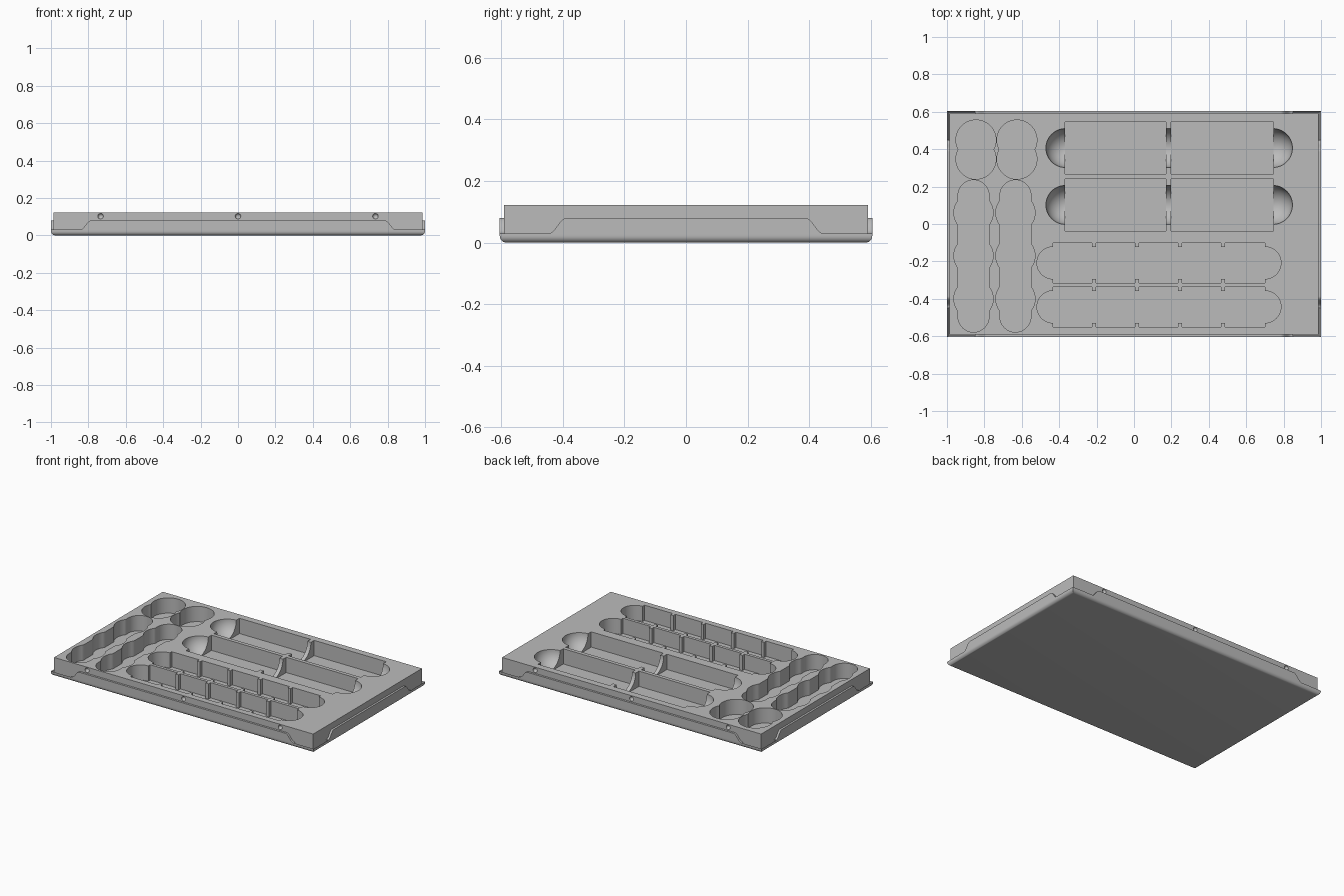
import bpy, bmesh, math
from mathutils import Matrix, Vector

if "Cube" in bpy.data.objects:
    bpy.data.objects.remove(bpy.data.objects["Cube"], do_unlink=True)

HX, HY = 1.0, 0.605          # tray half size
RIM = 0.014                  # tray wall thickness
IX, IY = HX - RIM, HY - RIM  # insert half size
LOW, HIGH, TOP, FLOOR = 0.03, 0.08, 0.123, 0.018

grey = bpy.data.materials.new("plain_grey")
grey.use_nodes = True
colour = (0.5, 0.5, 0.5, 1)
grey.diffuse_color = colour
grey.node_tree.nodes["Principled BSDF"].inputs["Base Color"].default_value = colour


def make(name, bm):
    bmesh.ops.recalc_face_normals(bm, faces=bm.faces)
    mesh = bpy.data.meshes.new(name)
    bm.to_mesh(mesh)
    bm.free()
    mesh.materials.append(grey)
    ob = bpy.data.objects.new(name, mesh)
    bpy.context.collection.objects.link(ob)
    return ob


def box(bm, x0, x1, y0, y1, z0, z1):
    m = Matrix.Translation(((x0 + x1) / 2, (y0 + y1) / 2, (z0 + z1) / 2))
    m = m @ Matrix.Diagonal((x1 - x0, y1 - y0, z1 - z0, 1))
    bmesh.ops.create_cube(bm, size=1, matrix=m)


def prism(bm, points, offset):
    """Extrude a closed outline of 3D points along offset."""
    face = bm.faces.new([bm.verts.new(p) for p in points])
    ext = bmesh.ops.extrude_face_region(bm, geom=[face], use_keep_orig=True)
    verts = [g for g in ext["geom"] if isinstance(g, bmesh.types.BMVert)]
    bmesh.ops.translate(bm, verts=verts, vec=offset)


def pocket(bm, half, centre, along_x):
    """Pocket cutter from a list of (distance along, half width)."""
    outline = half + [(t, -w) for t, w in reversed(half) if w > 1e-5]
    pts = []
    for t, w in outline:
        x, y = (t, centre + w) if along_x else (centre + w, t)
        pts.append((x, y, FLOOR))
    prism(bm, pts, (0, 0, 0.2))


def circles_outline(circles, body=None, steps=120):
    """Half widths of overlapping circles (centre, radius) and a straight body."""
    lo = min(c - r for c, r in circles)
    hi = max(c + r for c, r in circles)
    out = []
    for i in range(steps + 1):
        t = (lo + hi) / 2 - (hi - lo) / 2 * math.cos(math.pi * i / steps)
        w = max(math.sqrt(max(r * r - (t - c) ** 2, 0)) for c, r in circles)
        if body and body[0] <= t <= body[1]:
            w = max(w, body[2])
        out.append((t, 0 if i in (0, steps) else w))
    return out


def arc(centre, r, a0, a1, steps=12):
    angles = [math.radians(a0 + (a1 - a0) * i / steps) for i in range(steps + 1)]
    return [(centre + r * math.cos(a), max(r * math.sin(a), 0)) for a in angles]


def ribbed_outline(x0, x1, r, w, ribs, rib=0.011, depth=0.022):
    pts = arc(x0, r, 180, 90) + [(x0, w)]
    for x in ribs:
        pts += [(x - rib, w), (x - rib, w - depth), (x + rib, w - depth), (x + rib, w)]
    return pts + [(x1, w)] + arc(x1, r, 90, 0)


def cut(target, cutter):
    mod = target.modifiers.new("cut", "BOOLEAN")
    mod.operation, mod.solver, mod.object = "DIFFERENCE", "EXACT", cutter
    cutter.hide_render = True
    bpy.context.view_layer.objects.active = target
    bpy.ops.object.modifier_apply(modifier=mod.name)
    bpy.data.objects.remove(cutter, do_unlink=True)


def smooth(ob):
    bpy.ops.object.select_all(action="DESELECT")
    ob.select_set(True)
    bpy.context.view_layer.objects.active = ob
    bpy.ops.object.shade_smooth_by_angle(angle=math.radians(30))


# Tray base: shallow pan with rounded underside edges
bm = bmesh.new()
box(bm, -HX, HX, -HY, HY, 0, LOW)
bm.normal_update()
top = [f for f in bm.faces if f.normal.z > 0.9]
bmesh.ops.inset_region(bm, faces=top, thickness=RIM)
bmesh.ops.translate(bm, verts=top[0].verts[:], vec=(0, 0, -0.015))
under = [e for e in bm.edges if all(v.co.z < 0.001 for v in e.verts)]
bmesh.ops.bevel(bm, geom=under, offset=0.022, segments=6, profile=0.5, affect="EDGES")
smooth(make("tray_base", bm))


# Tray walls: raised middle with S-shaped shoulders, low at the corners
def wall(name, low_end, high_end, place, offset):
    rise = []
    for i in range(13):
        k = i / 12
        s = k * k * k * (k * (6 * k - 15) + 10)
        rise.append((low_end + (high_end - low_end) * k, LOW + (HIGH - LOW) * s))
    profile = [(-t, z) for t, z in rise] + [(t, z) for t, z in reversed(rise)]
    bm = bmesh.new()
    prism(bm, [place(t, z) for t, z in profile], offset)
    smooth(make(name, bm))


for name, s in (("front", -1), ("back", 1)):
    wall(name + "_wall", 0.85, 0.78, lambda t, z: (t, s * HY, z), (0, -s * RIM, 0))
for name, s in (("right", -1), ("left", 1)):
    wall(name + "_wall", 0.45, 0.385, lambda t, z: (s * HX, t, z), (-s * RIM, 0, 0))

# Insert block
bm = bmesh.new()
box(bm, -IX, IX, -IY, IY, 0.012, TOP)
insert = make("insert_block", bm)

# Upright pockets
bm = bmesh.new()
for x in (-0.845, -0.626):
    pocket(bm, circles_outline([(0.449, 0.107), (0.347, 0.107)]), x, False)
for x in (-0.858, -0.634):
    lobes = [(0.152, 0.083), (-0.495, 0.083)]
    lobes += [(y, 0.105) for y in (0.06, -0.17, -0.4)]
    pocket(bm, circles_outline(lobes, (-0.495, 0.152, 0.083)), x, False)

# Long ribbed pockets
for y in (-0.208, -0.443):
    ribs = [-0.214 + 0.23 * i for i in range(4)]
    pocket(bm, ribbed_outline(-0.433, 0.7, 0.086, 0.107, ribs), y, True)

# Paired rectangular pockets
rows = (0.406, 0.102)
for y in rows:
    for x0, x1 in ((-0.37, 0.171), (0.198, 0.747)):
        box(bm, x0, x1, y - 0.139, y + 0.139, FLOOR, 0.25)
cut(insert, make("pocket_cutter", bm))

# Rounded scoops at the pocket ends and through the divider
bm = bmesh.new()
for y in rows:
    m = Matrix.Translation((-0.367, y, TOP + 0.001)) @ Matrix.Rotation(math.pi / 2, 4, "Y")
    ball = bmesh.ops.create_uvsphere(bm, u_segments=48, v_segments=25, radius=0.104, matrix=m)
    far = [v for v in ball["verts"] if v.co.x > -0.367]
    bmesh.ops.translate(bm, verts=far, vec=(1.11, 0, 0))

# Small dimples on the front and back
for y in (-IY, IY):
    for x in (-0.735, 0, 0.735):
        m = Matrix.Translation(Vector((x, y, 0.102)))
        bmesh.ops.create_uvsphere(bm, u_segments=20, v_segments=11, radius=0.015, matrix=m)
cut(insert, make("scoop_cutter", bm))
smooth(insert)
